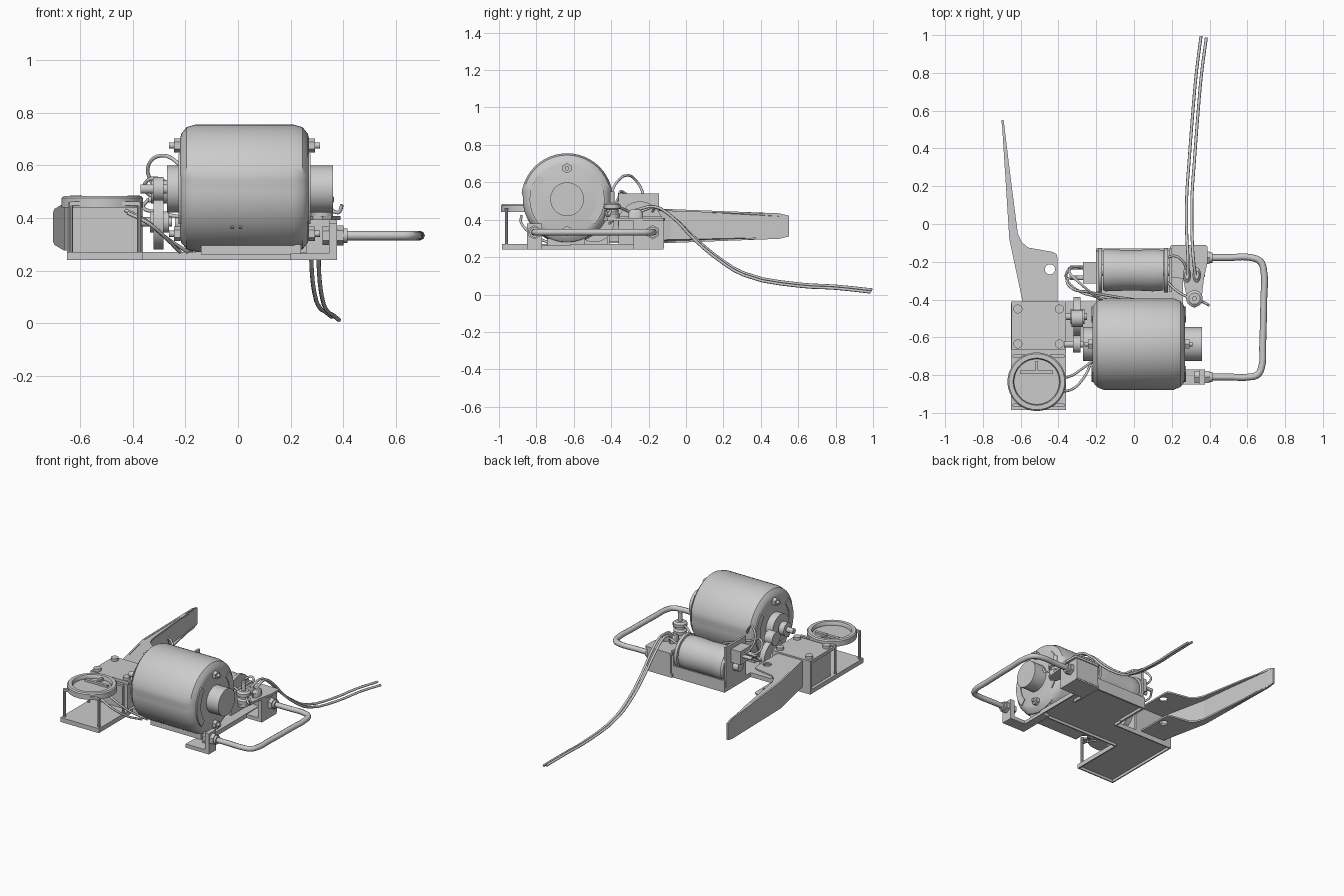
import bpy, bmesh, math
from mathutils import Vector, Matrix

if "Cube" in bpy.data.objects:
    bpy.data.objects.remove(bpy.data.objects["Cube"])

mat = bpy.data.materials.new("plain_grey")
mat.diffuse_color = (0.6, 0.6, 0.6, 1)
mat.use_nodes = True
mat.node_tree.nodes["Principled BSDF"].inputs["Base Color"].default_value = mat.diffuse_color


def finish(bm, name, smooth=False):
    bmesh.ops.recalc_face_normals(bm, faces=bm.faces)
    me = bpy.data.meshes.new(name)
    bm.to_mesh(me)
    bm.free()
    me.materials.append(mat)
    ob = bpy.data.objects.new(name, me)
    bpy.context.collection.objects.link(ob)
    if smooth:
        select(ob)
        bpy.ops.object.shade_smooth_by_angle(angle=math.radians(35))
    return ob


def select(ob):
    bpy.ops.object.select_all(action='DESELECT')
    ob.select_set(True)
    bpy.context.view_layer.objects.active = ob


def box(name, x0, x1, y0, y1, z0, z1):
    bm = bmesh.new()
    bmesh.ops.create_cube(bm, size=1)
    for v in bm.verts:
        v.co = Vector(((x0 + x1) / 2 + v.co.x * (x1 - x0),
                       (y0 + y1) / 2 + v.co.y * (y1 - y0),
                       (z0 + z1) / 2 + v.co.z * (z1 - z0)))
    return finish(bm, name)


def lathe(name, centre, prof, axis='Z', n=32, warp=None):
    """Revolve (distance along axis, radius) points; centre is the axis origin."""
    bm = bmesh.new()
    rings = []
    for t, r in prof:
        ring = []
        for i in range(n):
            a = 2 * math.pi * (i + 0.5) / n
            u, w = r * math.cos(a), r * math.sin(a)
            if warp:
                u, w = warp(u, w)
            p = (t, u, w) if axis == 'X' else (u, w, t)
            ring.append(bm.verts.new(Vector(centre) + Vector(p)))
        rings.append(ring)
    for a, b in zip(rings, rings[1:]):
        for i in range(n):
            j = (i + 1) % n
            bm.faces.new((a[i], a[j], b[j], b[i]))
    bm.faces.new(rings[0])
    bm.faces.new(rings[-1])
    return finish(bm, name, n > 6)


def cyl(name, centre, t0, t1, r, axis='Z', n=24):
    return lathe(name, centre, [(t0, r), (t1, r)], axis, n)


def prism(name, pts, z0, z1, zmap=None, hollow=False):
    bm = bmesh.new()
    lo = [bm.verts.new((x, y, z0)) for x, y in pts]
    hi = [bm.verts.new((x, y, z1)) for x, y in pts]
    bottom = bm.faces.new(lo)
    bm.faces.new(hi)
    for i in range(len(pts)):
        j = (i + 1) % len(pts)
        bm.faces.new((lo[i], lo[j], hi[j], hi[i]))
    if hollow:  # folded rim under the sheet
        bmesh.ops.recalc_face_normals(bm, faces=bm.faces)
        bmesh.ops.inset_region(bm, faces=[bottom], thickness=0.012)
        res = bmesh.ops.extrude_face_region(bm, geom=[bottom])
        vs = [g for g in res['geom'] if isinstance(g, bmesh.types.BMVert)]
        bmesh.ops.translate(bm, verts=vs, vec=(0, 0, (z1 - z0) * 0.6))
        if bottom.is_valid:
            bmesh.ops.delete(bm, geom=[bottom], context='FACES_ONLY')
    if zmap:
        for v in bm.verts:
            v.co.z = zmap(v.co.y, v.co.z)
    return finish(bm, name)


def tube(name, pts, r, res=5, kind='BEZIER'):
    cu = bpy.data.curves.new(name, 'CURVE')
    cu.dimensions = '3D'
    cu.bevel_depth, cu.bevel_resolution, cu.resolution_u = r, 2, res
    cu.use_fill_caps = True
    sp = cu.splines.new('BEZIER')
    sp.bezier_points.add(len(pts) - 1)
    for bp, p in zip(sp.bezier_points, pts):
        bp.co = p
        bp.handle_left_type = bp.handle_right_type = 'AUTO'
    cu.materials.append(mat)
    ob = bpy.data.objects.new(name, cu)
    bpy.context.collection.objects.link(ob)
    select(ob)
    bpy.ops.object.convert(target='MESH')
    bpy.ops.object.shade_smooth_by_angle(angle=math.radians(50))
    return ob


# folded sheet base
prism("base_plate", [(-.65, -.985), (-.36, -.985), (-.36, -.62), (.26, -.62), (.26, -.13),
                     (-.2, -.13), (-.2, -.41), (-.65, -.41)], .24, .27, hollow=True)
box("motor_cradle", -.14, .24, -.74, -.54, .262, .3)

# main motor: the upper shell is slightly wider than the lower half
M = (0, -.636, .51)


def shell(u, w):
    return (u, w) if w > .035 else (u * .965, w * .975)


lathe("motor_body", M, [(-.22, .19), (-.215, .21), (-.195, .235), (-.16, .245), (.21, .245),
                        (.245, .235), (.265, .21), (.27, .19)], 'X', 64, shell)
cyl("motor_right_boss", M, .265, .36, .09, 'X', 32)
cyl("motor_left_boss", M, -.27, -.215, .09, 'X', 32)
cyl("motor_shaft", M, -.37, -.26, .018, 'X')
cyl("shaft_pulley", M, -.322, -.282, .045, 'X')
for z in (.675, .34):
    for s, x in ((1, .268), (-1, -.218)):
        a, b = sorted((x, x + s * .025))
        cyl("motor_nut", (0, -.636, z), a, b, .027, 'X', 6)
        a, b = sorted((x, x + s * .043))
        cyl("motor_bolt", (0, -.636, z), a, b, .012, 'X', 12)
# crescent end vents, raised rims on both motor ends
for x in (.271, -.221):
    for s in (1, -1):
        bm = bmesh.new()
        arc = [math.radians(-42 + 84 * i / 14) for i in range(15)]
        loop = [(.2, a) for a in arc] + [(.155, a) for a in reversed(arc)]
        f = bm.faces.new([bm.verts.new((x - .004, M[1] + s * r * math.cos(a),
                                        M[2] + r * math.sin(a))) for r, a in loop])
        e = bmesh.ops.extrude_face_region(bm, geom=[f])
        bmesh.ops.translate(bm, vec=(.008, 0, 0),
                            verts=[v for v in e['geom'] if isinstance(v, bmesh.types.BMVert)])
        finish(bm, "end_vent")
for x in (-.022, .01):
    cyl("drain_screw", (x, -.823, .365), -.006, .006, .007, 'X', 10)

# gearbox with lid and corner bolts
box("gearbox", -.63, -.375, -.655, -.415, .265, .45)
box("gearbox_lid", -.648, -.36, -.665, -.41, .445, .467)
box("gearbox_back_wall", -.65, -.36, -.422, -.41, .265, .46)
for x in (-.615, -.395):
    for y in (-.45, -.635):
        cyl("lid_bolt", (x, y, 0), .465, .485, .024, n=16)
cyl("gear_wheel", (0, -.49, .385), -.32, -.282, .105, 'X', 32)
cyl("gear_hub", (0, -.49, .385), -.335, -.262, .04, 'X')
cyl("gear_axle", (0, -.49, .385), -.38, -.25, .018, 'X')
cyl("upper_gear", (0, -.5, .5), -.33, -.27, .045, 'X')

# ring-shaped drum on four posts
C = (-.515, -.835, 0)
lathe("drum_ring", C, [(.44, .12), (.44, .155), (.475, .155), (.483, .148), (.483, .125),
                       (.475, .12), (.458, .12)], n=48)
box("drum_bar", -.6, -.43, -.795, -.775, .455, .472)
box("drum_stop", -.522, -.508, -.78, -.725, .455, .478)
for x in (-.635, -.375):
    for y in (-.96, -.7):
        cyl("drum_post", (x, y, 0), .265, .46, .009, n=10)
        cx = (x + C[0]) / 2
        box("post_arm", min(x, cx), max(x, cx), y - .01, y + .01, .448, .462)

# lever blade: folded channel of two flanges and a web


def taper(y, z):
    f = 1 - max(0, y + .1) * .42
    return .366 + (z - .366) * (f - (.12 if y > .54 else 0))


left = [(-.59, -.41), (-.66, -.08), (-.697, .5), (-.702, .55)]
flange = left + [(-.69, .55), (-.66, .3), (-.632, .08), (-.615, -.05), (-.595, -.095), (-.56, -.125),
                 (-.43, -.148), (-.41, -.16), (-.405, -.18), (-.405, -.415)]
cutter = cyl("hole_cutter", (-.445, -.24, 0), .1, .7, .027)
cutter.hide_render = True
for name, z in (("lever_top_flange", .446), ("lever_bottom_flange", .275)):
    ob = prism(name, flange, z, z + .011, taper)
    m = ob.modifiers.new("hole", 'BOOLEAN')
    m.operation, m.object, m.solver = 'DIFFERENCE', cutter, 'EXACT'
    select(ob)
    bpy.ops.object.modifier_apply(modifier="hole")
bpy.data.objects.remove(cutter)
prism("lever_web", left + [(x + .012, y) for x, y in reversed(left)], .275, .457, taper)

# solenoid in its tray
S = (0, -.245, .38)
lathe("solenoid_coil", S, [(-.165, .105), (-.15, .112), (-.1, .11), (0, .107), (.1, .112),
                           (.155, .108)], 'X', 32)
for x in (-.2, .15):
    cyl("coil_cheek", S, x + .01, x + .03, .118, 'X', 32)
box("coil_left_plate", -.2, -.185, -.36, -.145, .24, .54)
box("coil_right_plate", .185, .2, -.36, -.13, .24, .42)
box("tray_wall", -.2, .26, -.142, -.13, .24, .32)
box("coil_terminal_block", -.27, -.2, -.315, -.2, .42, .51)
cyl("coil_plunger", S, -.24, .21, .03, 'X')
for y in (-.23, -.285):
    cyl("coil_terminal", (0, y, .47), -.34, -.265, .012, 'X', 12)

# right switch shelf, with terminals
prism("switch_shelf", [(.19, -.12), (.2, -.112), (.38, -.112), (.39, -.12), (.39, -.2), (.37, -.29),
                       (.355, -.42), (.32, -.445), (.285, -.42), (.26, -.29), (.19, -.28)], .392, .408)
box("shelf_upright", .345, .375, -.28, -.12, .24, .4)
box("shelf_foot", .19, .36, -.28, -.12, .24, .265)
box("shelf_rear_wall", .2, .375, -.13, -.118, .25, .4)
lathe("round_terminal", (.32, -.395, 0), [(.4, .04), (.43, .042), (.44, .03), (.455, .03), (.46, .044),
                                         (.48, .044), (.49, .03)], n=24)
cyl("terminal_stud", (.32, -.395, 0), .48, .55, .013, n=12)
for x in (.28, .332):
    lathe("cable_clip", (x, -.27, 0), [(.4, .022), (.44, .022), (.455, .012)], n=16,
          warp=lambda u, w: (u, w * 1.9))

# handle, nuts and lower bracket
tube("handle", [(.36, -.81, .333), (.5, -.81, .333), (.61, -.81, .333), (.655, -.797, .333),
                (.677, -.75, .333), (.681, -.65, .333), (.687, -.4, .333), (.687, -.25, .333),
                (.67, -.2, .333), (.62, -.178, .333), (.5, -.178, .333), (.36, -.178, .333)], .018)
for y in (-.81, -.178):
    cyl("handle_nut", (0, y, .333), .37, .4, .038, 'X', 6)
    cyl("handle_collar", (0, y, .333), .395, .415, .028, 'X', 16)
    cyl("handle_inner_nut", (0, y, .333), .32, .35, .036, 'X', 6)
box("handle_bracket", .345, .375, -.85, -.77, .24, .38)
box("handle_bracket_foot", .2, .36, -.85, -.77, .24, .265)
box("bracket_arm", .2, .26, -.85, -.6, .24, .262)

# trailing power cables
for dx, dz in ((0, 0), (.028, -.012)):
    tube("power_cable", [(.285 + dx * 1.4, -.27, .45), (.285 + dx, -.17, .47), (.28 + dx, -.08, .42),
                         (.278 + dx, .05, .3 + dz), (.28 + dx, .17, .2 + dz), (.29 + dx, .31, .115 + dz),
                         (.312 + dx, .6, .057 + dz), (.33 + dx, .8, .045 + dz),
                         (.355 + dx, .995 - dx * .3, .025 + dz)], .008, 3)
# small wires
wires = [
    [(-.26, -.23, .47), (-.33, -.23, .54), (-.34, -.26, .6), (-.29, -.31, .637), (-.22, -.37, .6), (-.18, -.4, .54)],
    [(-.27, -.285, .47), (-.35, -.29, .5), (-.33, -.34, .55), (-.24, -.36, .52), (-.1, -.385, .46), (0, -.4, .42)],
    [(-.34, -.23, .47), (-.36, -.28, .44), (-.3, -.35, .42), (-.2, -.385, .4), (-.1, -.41, .38)],
    [(-.43, -.81, .43), (-.35, -.81, .39), (-.28, -.77, .33), (-.19, -.7, .27)],
    [(-.42, -.88, .42), (-.34, -.88, .38), (-.27, -.82, .32), (-.22, -.72, .27)],
    [(.17, -.18, .44), (.22, -.17, .47), (.26, -.2, .46), (.28, -.25, .44)],
    [(.17, -.3, .44), (.21, -.34, .46), (.27, -.38, .47), (.32, -.395, .47), (.38, -.42, .42), (.395, -.43, .45)],
]
for w in wires:
    tube("thin_wire", w, .007, 4)
